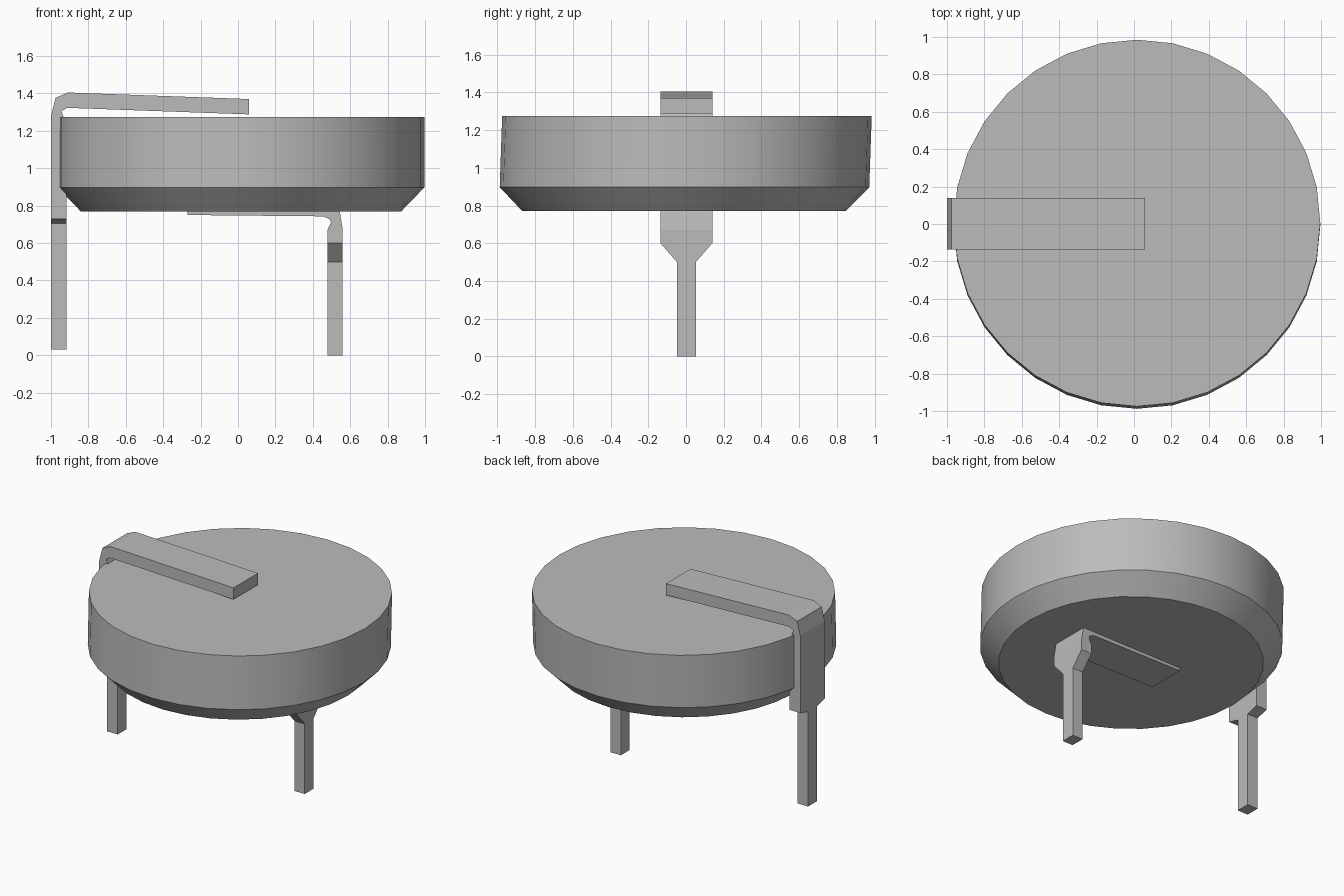
import bpy
import bmesh
import math

cube = bpy.data.objects.get("Cube")
if cube:
    bpy.data.objects.remove(cube, do_unlink=True)

grey = bpy.data.materials.new("metal grey")
grey.use_nodes = True
colour = (0.5, 0.5, 0.5, 1.0)
grey.diffuse_color = colour
grey.node_tree.nodes["Principled BSDF"].inputs["Base Color"].default_value = colour


def loft(name, rings):
    """Skin closed rings of equal length in order and cap both ends."""
    bm = bmesh.new()
    loops = [[bm.verts.new(p) for p in ring] for ring in rings]
    n = len(loops[0])
    for a, b in zip(loops, loops[1:]):
        for i in range(n):
            j = (i + 1) % n
            bm.faces.new((a[i], a[j], b[j], b[i]))
    bm.faces.new(loops[0])
    bm.faces.new(loops[-1])
    bmesh.ops.recalc_face_normals(bm, faces=bm.faces)
    mesh = bpy.data.meshes.new(name)
    bm.to_mesh(mesh)
    bm.free()
    mesh.materials.append(grey)
    obj = bpy.data.objects.new(name, mesh)
    bpy.context.collection.objects.link(obj)
    return obj


def circle(radius, cy, z, sides=32, cx=0.016):
    angles = [2 * math.pi * i / sides for i in range(sides)]
    return [(cx + radius * math.cos(a), cy + radius * math.sin(a), z) for a in angles]


def tab_section(ox, oz, ix, iz, half):
    """Rectangle across the strip, from its outer point to its inner point."""
    y = 0.002
    return [(ox, y - half, oz), (ox, y + half, oz), (ix, y + half, iz), (ix, y - half, iz)]


WIDE, PIN = 0.138, 0.05

# Round cell with a chamfered lower rim, leaning very slightly
body = loft("cell_body", [circle(0.857, -0.011, 0.77),
                          circle(0.98, -0.008, 0.897),
                          circle(0.98, 0.005, 1.275)])
bpy.ops.object.select_all(action="DESELECT")
body.select_set(True)
bpy.context.view_layer.objects.active = body
bpy.ops.object.shade_smooth_by_angle(angle=math.radians(30))

# Upper strip: across the top, around the rim and down to a narrow pin
loft("top_tab", [tab_section(*s) for s in (
    (0.06, 1.37, 0.06, 1.288, WIDE),
    (-0.91, 1.405, -0.912, 1.323, WIDE),
    (-0.975, 1.377, -0.945, 1.305, WIDE),
    (-1.0, 1.28, -0.93, 1.268, WIDE),
    (-1.0, 1.20, -0.916, 1.20, WIDE),
    (-1.0, 0.73, -0.916, 0.73, WIDE),
    (-1.0, 0.705, -0.916, 0.705, PIN),
    (-1.0, 0.03, -0.916, 0.03, PIN))])

# Lower strip: sunk into the underside, bending down to a tapered pin
loft("bottom_tab", [tab_section(*s) for s in (
    (-0.27, 0.83, -0.27, 0.75, WIDE),
    (0.46, 0.825, 0.455, 0.743, WIDE),
    (0.53, 0.80, 0.49, 0.728, WIDE),
    (0.545, 0.765, 0.497, 0.71, WIDE),
    (0.56, 0.67, 0.478, 0.67, WIDE),
    (0.56, 0.60, 0.478, 0.60, WIDE),
    (0.56, 0.50, 0.478, 0.50, PIN),
    (0.56, 0.0, 0.478, 0.0, PIN))])
